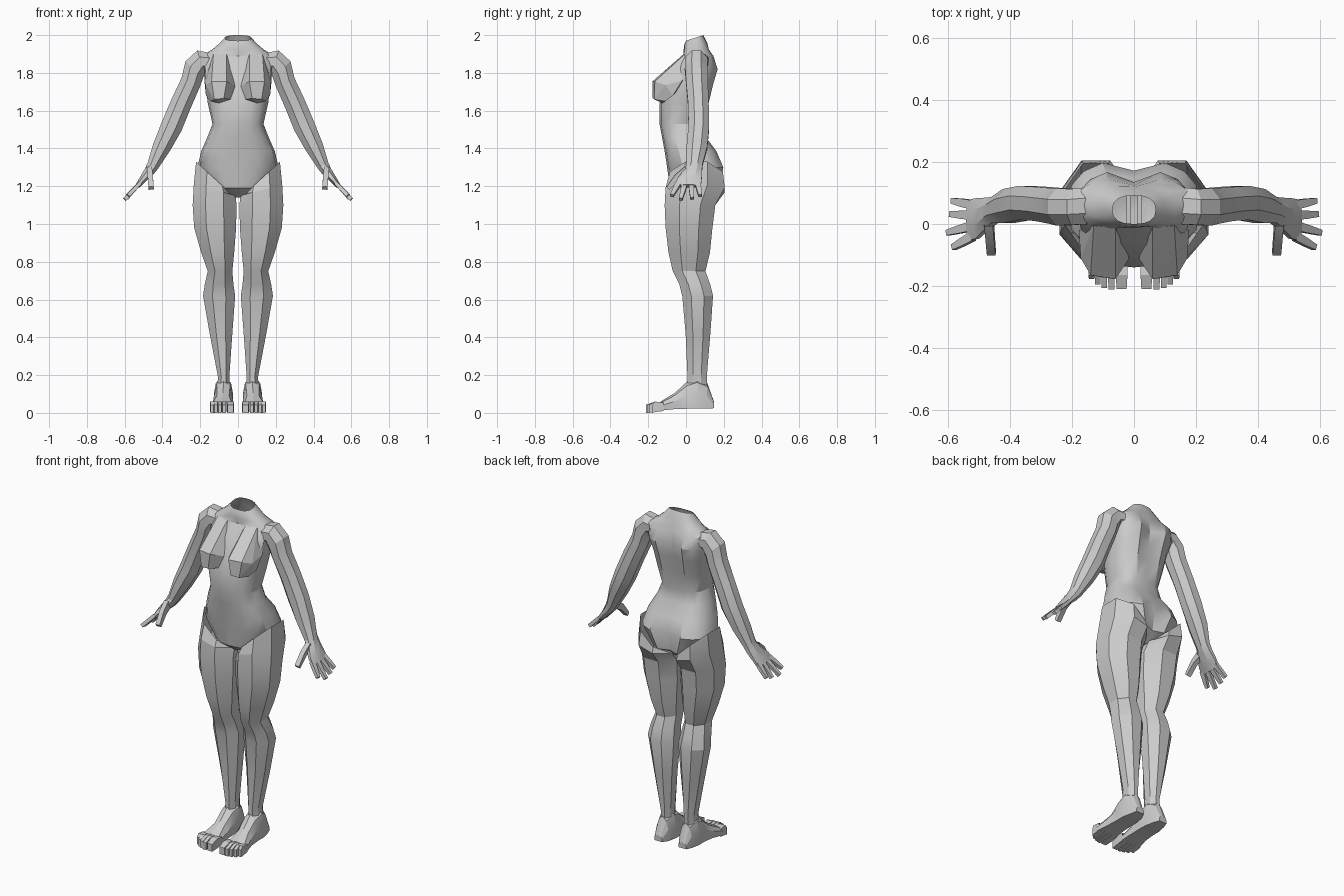
import bpy, bmesh
from math import sin, cos, pi, radians
from mathutils import Vector


def finish(name, bm, mirror=True, smooth=20):
    bmesh.ops.recalc_face_normals(bm, faces=bm.faces)
    me = bpy.data.meshes.new(name)
    bm.to_mesh(me)
    bm.free()
    ob = bpy.data.objects.new(name, me)
    bpy.context.collection.objects.link(ob)
    if mirror:
        ob.modifiers.new("mirror", 'MIRROR').use_mirror_merge = False
    bpy.ops.object.select_all(action='DESELECT')
    ob.select_set(True)
    bpy.context.view_layer.objects.active = ob
    bpy.ops.object.shade_smooth_by_angle(angle=radians(smooth))
    return ob


def loft(bm, rings, start=False, end=False):
    rows = [[bm.verts.new(p) for p in r] for r in rings]
    n = len(rows[0])
    for a, b in zip(rows, rows[1:]):
        for i in range(n):
            j = (i + 1) % n
            bm.faces.new((a[i], a[j], b[j], b[i]))
    if start:
        bm.faces.new(rows[0])
    if end:
        bm.faces.new(rows[-1])


def section(n, p=1.0, half=True):
    """Unit outline, stretched so that it fills -1..1 both ways."""
    pts = []
    for i in range(n):
        a = 2 * pi * (i + (0.5 if half else 0)) / n
        c, s = cos(a), sin(a)
        pts.append((abs(c) ** p * (1 if c > 0 else -1), abs(s) ** p * (1 if s > 0 else -1)))
    m = max(abs(u) for u, v in pts)
    k = max(abs(v) for u, v in pts)
    return [(u / m, v / k) for u, v in pts]


def stick(bm, pts, widths, thick):
    """Four-sided tapering finger through pts."""
    rings = []
    d = (Vector(pts[-1]) - Vector(pts[0])).normalized()
    side = (Vector((0, 1, 0)) - d * d.y).normalized()
    up = d.cross(side)
    for p, w in zip(pts, widths):
        p = Vector(p)
        rings.append([p + side * w * u + up * thick * v
                      for u, v in ((1, 1), (-1, 1), (-1, -1), (1, -1))])
    loft(bm, rings, False, True)


# Torso: z, half width, front y, back y, spine groove, front-back tilt
torso = [
    (1.14, .05, -.02, .10, 0, 0), (1.19, .14, -.085, .185, .03, 0),
    (1.30, .215, -.10, .207, .035, 0), (1.385, .195, -.113, .170, .02, 0),
    (1.46, .162, -.127, .112, .01, 0), (1.53, .135, -.14, .105, .012, 0),
    (1.64, .16, -.14, .128, .015, 0), (1.74, .172, -.115, .152, .03, 0),
    (1.82, .185, -.075, .175, .04, 0), (1.89, .19, -.02, .15, .025, 0),
    (1.925, .135, -.012, .125, .005, 0), (1.955, .10, -.01, .112, 0, .005),
    (1.985, .07, 0, .092, 0, .015)]
rings = []
for z, w, f, b, g, t in torso:
    ring = []
    for u, v in section(16, .8, False):
        back = g if v > .99 else 0
        front = .015 if v < -.99 and 1.7 < z < 1.9 else 0
        ring.append((u * w, (f + b) / 2 + v * (b - f) / 2 - back + front, z + v * t))
    rings.append(ring)
bm = bmesh.new()
loft(bm, rings, start=True)
finish("torso", bm, mirror=False, smooth=30)

# Breasts: faceted wedges running down from the collar
bm = bmesh.new()
for p in [(.06, -.012, 1.90), (.13, -.005, 1.90), (.178, -.02, 1.76), (.17, -.07, 1.68),
          (.015, -.11, 1.73), (.06, -.178, 1.755), (.14, -.165, 1.755), (.172, -.11, 1.735),
          (.075, -.176, 1.665), (.125, -.168, 1.66), (.10, -.125, 1.64), (.04, -.13, 1.66),
          (.145, -.11, 1.65), (.10, .0, 1.75)]:
    bm.verts.new(p)
bmesh.ops.convex_hull(bm, input=bm.verts)
finish("breast", bm, smooth=10)

# Legs: z, inner x, outer x, front y, back y, outward tilt
legs = [
    (1.24, .025, .222, -.085, .195, .09), (1.18, .012, .234, -.108, .205, .03),
    (1.10, .008, .240, -.113, .155, 0), (.98, .010, .232, -.108, .14, 0),
    (.85, .020, .195, -.093, .127, 0), (.75, .030, .160, -.07, .103, 0),
    (.68, .024, .176, -.035, .128, 0), (.62, .015, .185, -.02, .143, 0),
    (.42, .030, .150, -.002, .129, 0), (.19, .046, .106, .008, .11, 0),
    (.13, .045, .110, .008, .11, 0)]
rings = []
for z, i, o, f, b, t in legs:
    rings.append([((i + o) / 2 + u * (o - i) / 2, (f + b) / 2 + v * (b - f) / 2, z + u * t)
                  for u, v in section(8)])
bm = bmesh.new()
loft(bm, rings)
finish("leg", bm)

# Feet: y, inner x, outer x, bottom z, top z, narrowing of the top
feet = [(.148, .055, .105, .025, .06, .7), (.112, .038, .116, .022, .16, .6),
        (.06, .027, .127, .022, .185, .8), (.005, .027, .127, .022, .165, .7),
        (-.06, .026, .132, .02, .105, .6), (-.135, .022, .148, .012, .06, .8)]
rings = []
for y, i, o, lo, hi, k in feet:
    c, w, h = (i + o) / 2, (o - i) / 2, hi - lo
    rings.append([(c - w, y, lo), (c + w, y, lo), (c + w, y, lo + h * .5),
                  (c + w * k, y, lo + h * .85), (c, y, hi),
                  (c - w * k, y, lo + h * .85), (c - w, y, lo + h * .5)])
bm = bmesh.new()
loft(bm, rings, True, True)
# Toes
for x, w, tip in ((.04, .019, -.21), (.073, .011, -.212), (.096, .010, -.206),
                  (.117, .010, -.195), (.137, .010, -.178)):
    stick_z = .03
    rings = [[(x + u * w * s, y, zz) for u, zz in ((-1, lo), (1, lo), (1, hi), (-1, hi))]
             for y, s, lo, hi in ((-.12, 1, .01, .055), (-.165, 1, .004, .06), (tip, .85, 0, .043))]
    loft(bm, rings, False, True)
finish("foot", bm)

# Arms and palms: x, z, y centre, slope in degrees, half thickness, half depth
arms = [
    (.14, 1.86, .06, 0, .045, .06), (.195, 1.86, .055, -20, .062, .058),
    (.232, 1.815, .055, -45, .065, .06), (.25, 1.75, .058, -66, .054, .058),
    (.30, 1.64, .065, -66, .056, .055), (.352, 1.515, .068, -66, .057, .055),
    (.405, 1.405, .058, -66, .048, .055), (.450, 1.31, .045, -62, .032, .042),
    (.472, 1.275, .035, -55, .027, .050), (.505, 1.235, .018, -52, .019, .065),
    (.532, 1.20, .012, -52, .013, .066)]
rings = []
for x, z, y, a, t, d in arms:
    a = radians(a)
    n = Vector((-sin(a), 0, cos(a)))
    rings.append([Vector((x, y + u * d, z)) + n * v * t for u, v in section(8)])
bm = bmesh.new()
loft(bm, rings, False, True)
# Fingers and thumb
for y0, tip in ((.062, (.585, .075, 1.15)), (.028, (.59, .032, 1.135)),
                (-.006, (.60, -.028, 1.13)), (-.04, (.582, -.075, 1.15))):
    a, b = Vector((.52, y0, 1.215)), Vector(tip)
    stick(bm, (a, a.lerp(b, .5), b), (.015, .013, .009), .010)
stick(bm, ((.468, .01, 1.285), (.464, -.045, 1.25), (.46, -.095, 1.19)),
      (.025, .017, .011), .014)
finish("arm", bm)
